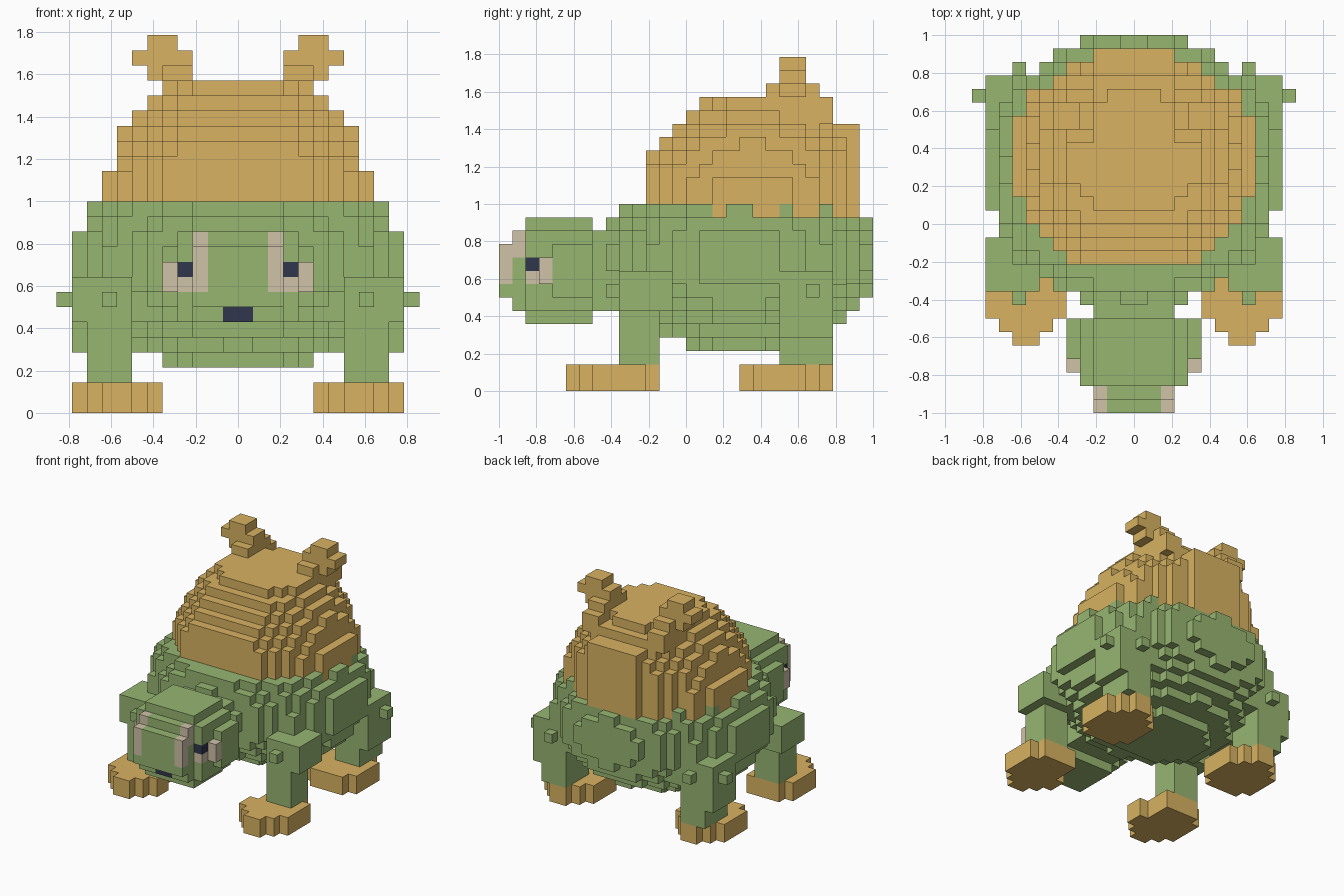
import bpy
import bmesh
from mathutils import Vector

if "Cube" in bpy.data.objects:
    bpy.data.objects.remove(bpy.data.objects["Cube"])

V = 1 / 14          # block size
cells = {}          # (x, y, z) block index -> part name


def make_material(name, rgb):
    mat = bpy.data.materials.new(name)
    mat.use_nodes = True
    mat.diffuse_color = (*rgb, 1)
    mat.node_tree.nodes["Principled BSDF"].inputs["Base Color"].default_value = (*rgb, 1)
    return mat


GREEN = make_material("skin green", (0.31, 0.465, 0.165))
TAN = make_material("shell tan", (0.69, 0.45, 0.12))
BEIGE = make_material("eye beige", (0.63, 0.54, 0.39))
DARK = make_material("dark navy", (0.03, 0.038, 0.072))


def fill(part, xs, ys, zs, rule=None):
    """Fill blocks in the given ranges where the rule holds at the block centre."""
    for x in range(*xs):
        for y in range(*ys):
            for z in range(*zs):
                if rule is None or rule(x + 0.5, y + 0.5, z + 0.5):
                    cells[x, y, z] = part


def mirror_fill(part, xs, ys, zs):
    """Fill a box on both sides of the centre plane."""
    fill(part, xs, ys, zs)
    fill(part, (-xs[1], -xs[0]), ys, zs)


def ellipsoid(centre, radii, limit=1.0):
    def rule(*p):
        return sum(((a - c) / r) ** 2 for a, c, r in zip(p, centre, radii)) <= limit
    return rule


# Body: rounded belly, cut flat where the shell sits
fill("body", (-11, 11), (-6, 14), (3, 14), ellipsoid((0, 4, 10), (11, 10, 7.15), 1.03))

# Shell: dome with chamfered front and back, and a ridge down the back
oval = ellipsoid((0, 5, 12), (9.3, 9.7, 11), 1.005)


def dome(x, y, z):
    return (oval(x, y, z) and abs(x) - y < 7.5 and abs(x) + 1.5 * y < 21.8
            and z - y < 20.5)


fill("shell", (-9, 9), (-3, 13), (14, 22), dome)
fill("shell", (-9, 9), (9, 13), (13, 14), dome)
fill("shell", (-3, 3), (5, 13), (14, 20))
fill("shell", (-3, 3), (5, 11), (20, 21))
fill("shell", (-3, 3), (5, 9), (21, 22))
mirror_fill("shell", (3, 5), (6, 11), (20, 22))

# Shell rim dips into the body on each side
for start, end in ((2, 3), (5, 7)):
    mirror_fill("shell", (8, 9), (start, end), (13, 14))
    for y in range(start, end):
        for x in (9, -10):
            cells.pop((x, y, 13), None)
mirror_fill("shell", (7, 8), (8, 9), (13, 14))

# Horns
mirror_fill("horns", (3, 6), (7, 9), (22, 23))
mirror_fill("horns", (3, 5), (6, 10), (22, 23))
mirror_fill("horns", (3, 7), (7, 9), (23, 24))
mirror_fill("horns", (4, 6), (7, 9), (24, 25))

# Neck and head, with the snout stepping in towards the front
fill("neck", (-3, 3), (-7, -5), (6, 12))
for y in range(-14, -7):
    w = {-14: 3, -13: 3, -12: 4, -11: 4}.get(y, 5)
    h = {-14: 2, -13: 3}.get(y, 4)
    fill("head", (-w, w), (y, y + 1), (9 - h, 9 + h),
         lambda a, b, c: abs(a) + abs(c - 9) < 7)

# Eyes and mouth
mirror_fill("eye_rims", (2, 3), (-14, -13), (8, 11))
mirror_fill("eye_rims", (2, 3), (-13, -12), (10, 12))
mirror_fill("eye_rims", (3, 4), (-12, -11), (8, 9))
mirror_fill("eye_rims", (4, 5), (-11, -10), (8, 10))
mirror_fill("pupils", (3, 4), (-12, -11), (9, 10))
fill("mouth", (-1, 1), (-13, -12), (6, 7))

# Legs: shoulders in front, hips behind, small knobs on each
mirror_fill("front_legs", (7, 10), (-5, -2), (2, 9))
mirror_fill("front_legs", (7, 11), (-5, -1), (6, 9))
mirror_fill("front_legs", (8, 9), (-6, -5), (7, 8))
mirror_fill("rear_legs", (7, 10), (7, 11), (2, 9))
mirror_fill("rear_legs", (7, 11), (7, 11), (4, 9))
mirror_fill("rear_legs", (8, 9), (11, 12), (7, 8))
mirror_fill("rear_legs", (11, 12), (9, 10), (7, 8))

# Feet: rows of (start y, end y, inner x, outer x)
FEET = {"front_feet": ((-9, -8, 7, 9), (-8, -7, 6, 10), (-7, -5, 5, 11),
                       (-5, -3, 6, 11), (-3, -2, 6, 10)),
        "rear_feet": ((4, 5, 6, 10), (5, 9, 5, 11), (9, 10, 6, 10), (10, 11, 7, 9))}
for part, rows in FEET.items():
    for start, end, inner, outer in rows:
        mirror_fill(part, (inner, outer), (start, end), (0, 2))

PARTS = {"body": GREEN, "neck": GREEN, "head": GREEN, "front_legs": GREEN,
         "rear_legs": GREEN, "shell": TAN, "horns": TAN, "front_feet": TAN,
         "rear_feet": TAN, "eye_rims": BEIGE, "pupils": DARK, "mouth": DARK}


def build(part, mat):
    """Make one object from the exposed block faces of a part."""
    bm = bmesh.new()
    corners = {}

    def corner(p):
        key = tuple(p)
        if key not in corners:
            corners[key] = bm.verts.new(Vector(p) * V)
        return corners[key]

    for cell, owner in cells.items():
        if owner != part:
            continue
        for axis in range(3):
            for side in (0, 1):
                near = list(cell)
                near[axis] += 2 * side - 1
                if tuple(near) in cells:
                    continue
                quad = []
                for u, v in ((0, 0), (1, 0), (1, 1), (0, 1)):
                    p = list(cell)
                    p[axis] += side
                    p[(axis + 1) % 3] += u
                    p[(axis + 2) % 3] += v
                    quad.append(corner(p))
                bm.faces.new(quad if side else quad[::-1])
    mesh = bpy.data.meshes.new(part)
    bm.to_mesh(mesh)
    bm.free()
    mesh.materials.append(mat)
    bpy.context.collection.objects.link(bpy.data.objects.new(part, mesh))


for part, mat in PARTS.items():
    build(part, mat)
